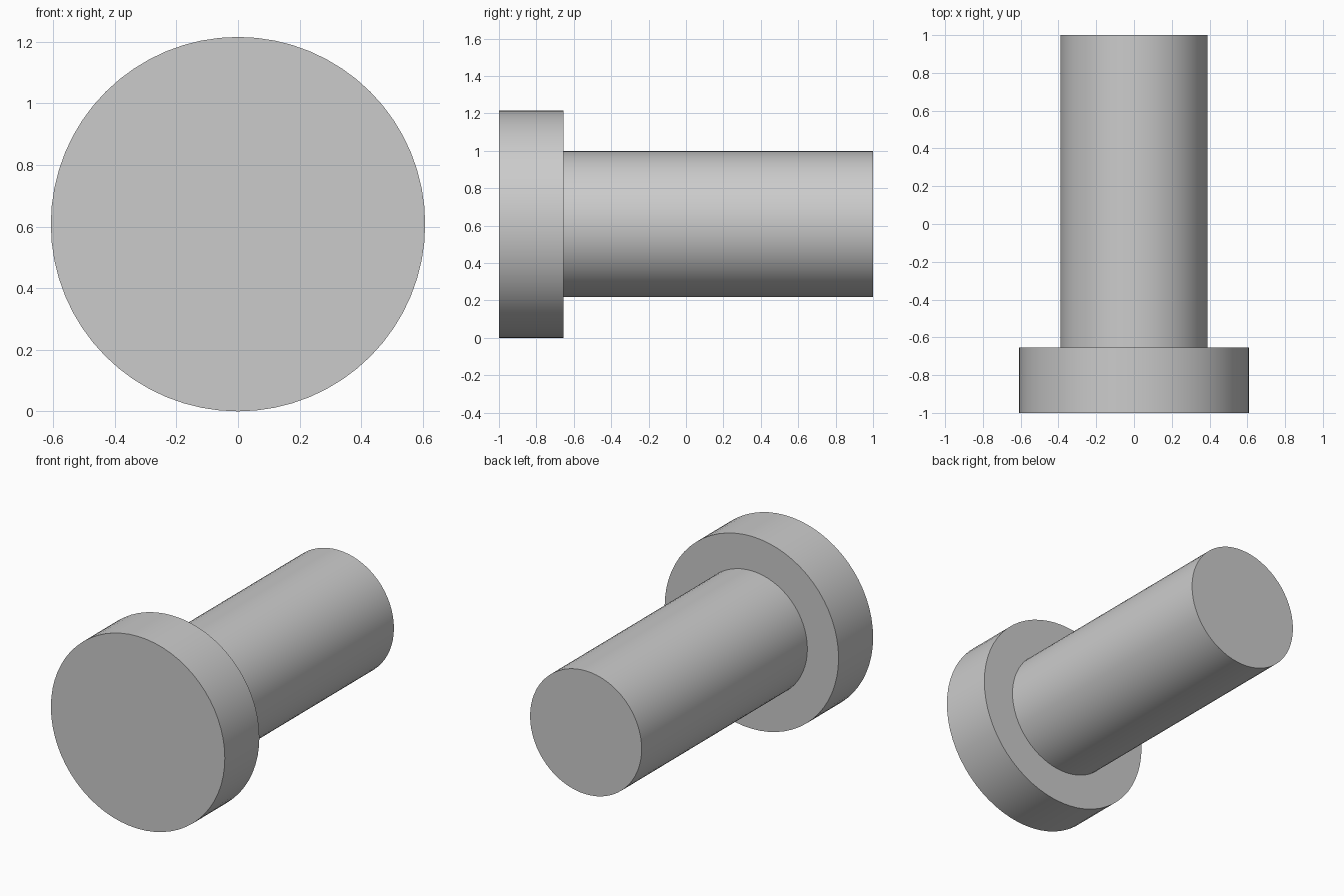
import bpy
import math

cube = bpy.data.objects.get("Cube")
if cube:
    bpy.data.objects.remove(cube, do_unlink=True)

HEAD_RADIUS = 0.608
SHAFT_RADIUS = 0.39

# Plain grey material
grey = bpy.data.materials.new("plain grey")
grey.use_nodes = True
colour = (0.6, 0.6, 0.6, 1)
grey.diffuse_color = colour
grey.node_tree.nodes["Principled BSDF"].inputs["Base Color"].default_value = colour


def rod(name, radius, y_front, y_back):
    """Closed cylinder lying along y, on the shared axis."""
    bpy.ops.mesh.primitive_cylinder_add(
        vertices=64, radius=radius, depth=y_back - y_front,
        location=(0, (y_front + y_back) / 2, HEAD_RADIUS),
        rotation=(math.pi / 2, 0, 0))
    obj = bpy.context.object
    obj.name = name
    obj.data.materials.append(grey)
    bpy.ops.object.shade_smooth_by_angle(angle=math.radians(30))
    return obj


# Wide flat head at the front, with the shaft seated slightly into its back
rod("head", HEAD_RADIUS, -1, -0.655)
rod("shaft", SHAFT_RADIUS, -0.665, 1)
